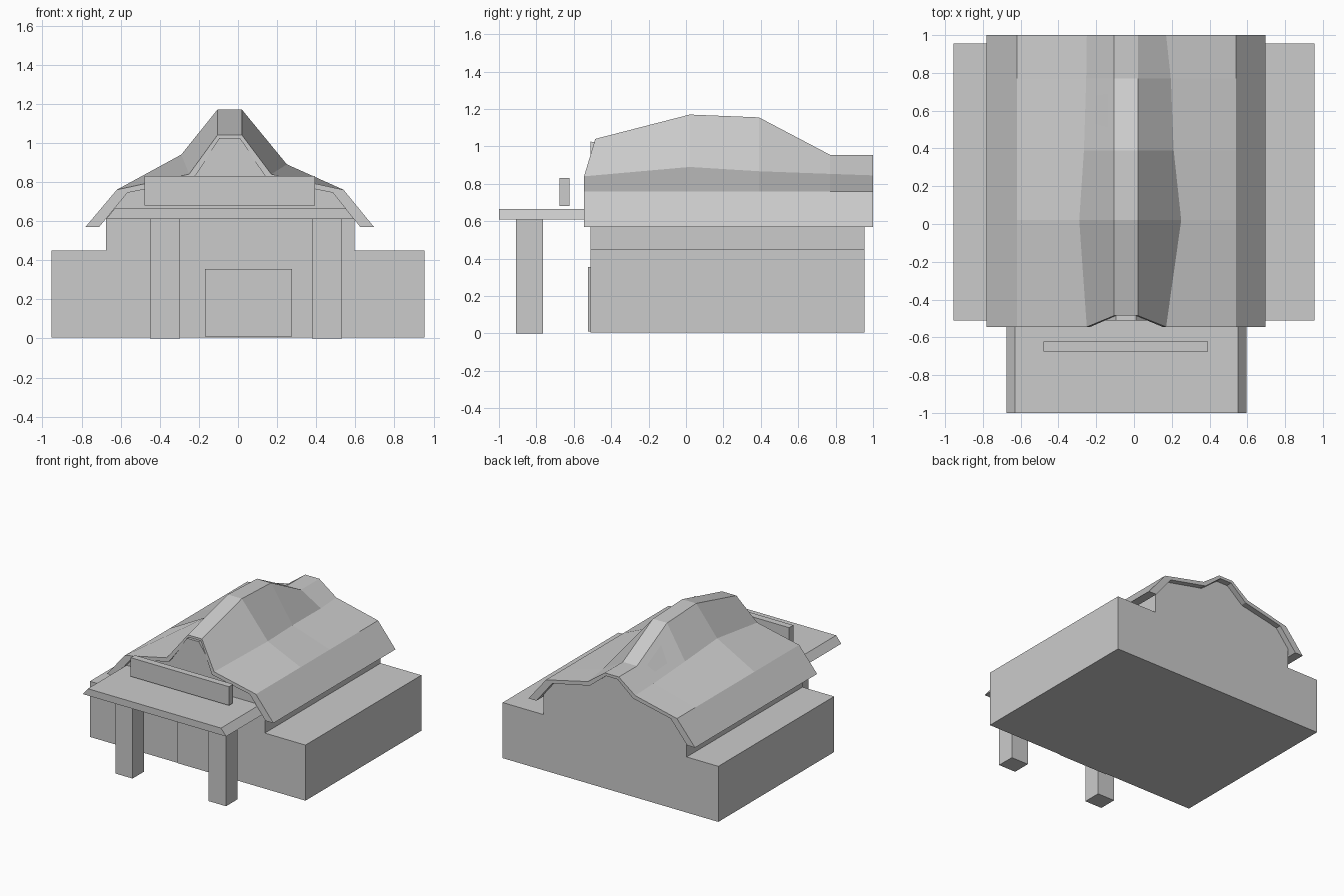
import bpy

if "Cube" in bpy.data.objects:
    bpy.data.objects.remove(bpy.data.objects["Cube"])


def make(name, verts, faces):
    mesh = bpy.data.meshes.new(name)
    mesh.from_pydata(verts, [], faces)
    mesh.validate()
    obj = bpy.data.objects.new(name, mesh)
    bpy.context.collection.objects.link(obj)
    return obj


def loft(name, rings):
    """Skin a list of closed rings and cap both ends (rings run towards +y)."""
    n = len(rings[0])
    verts = [p for r in rings for p in r]
    faces = []
    for s in range(len(rings) - 1):
        for i in range(n):
            j = (i + 1) % n
            faces.append((s * n + i, s * n + j, (s + 1) * n + j, (s + 1) * n + i))
    faces.append(tuple(reversed(range(n))))
    faces.append(tuple((len(rings) - 1) * n + i for i in range(n)))
    return make(name, verts, faces)


def prism(name, profile, y0, y1):
    return loft(name, [[(x, y, z) for x, z in profile] for y in (y0, y1)])


def box(name, x0, x1, y0, y1, z0, z1):
    return prism(name, [(x0, z0), (x0, z1), (x1, z1), (x1, z0)], y0, y1)


RL, RR = -0.105, 0.02  # ridge edges


# Hall: wide lower block stepping in to gabled walls under the roof
def hall_ring(y, ridge):
    profile = [(-0.955, 0.005), (-0.955, 0.45), (-0.675, 0.45), (-0.675, 0.615),
               (-0.565, 0.748), (-0.235, 0.815), (RL + 0.01, ridge),
               (RR - 0.01, ridge), (0.155, 0.815), (0.485, 0.748),
               (0.595, 0.615), (0.595, 0.45), (0.955, 0.45), (0.955, 0.005)]
    return [(x, y, z) for x, z in profile]


loft("hall", [hall_ring(-0.51, 1.025), hall_ring(0.955, 0.93)])

# Roof: folded shell whose ridge swells in the middle
# y, ridge y, ridge z, left valley x z, right valley x z
stations = [(-0.545, -0.485, 1.04, -0.25, 0.84, 0.17, 0.84),
            (0.02, 0.02, 1.17, -0.29, 0.94, 0.25, 0.89),
            (0.39, 0.39, 1.155, -0.265, 0.89, 0.21, 0.867),
            (0.77, 0.77, 0.955, -0.253, 0.855, 0.195, 0.853),
            (1.0, 1.0, 0.955, -0.25, 0.845, 0.17, 0.845)]
rings = []
for y, ry, rz, lx, lz, rx, rzv in stations:
    top = [(-0.78, y, 0.57), (-0.62, y, 0.76), (lx, y, lz), (RL, ry, rz),
           (RR, ry, rz), (rx, y, rzv), (0.54, y, 0.76), (0.695, y, 0.57)]
    under = [(0.625, y, 0.57), (0.485, y, 0.745), (rx - 0.018, y, rzv - 0.028),
             (RR - 0.012, ry, rz - 0.022), (RL + 0.012, ry, rz - 0.022),
             (lx + 0.018, y, lz - 0.028), (-0.565, y, 0.745), (-0.71, y, 0.57)]
    rings.append(top + under)
loft("roof", rings)

# Porch canopy with bevelled sides
prism("porch_canopy", [(-0.675, 0.61), (-0.63, 0.665), (0.55, 0.665), (0.595, 0.61)],
      -1.0, -0.51)

# Porch posts
for side, x0, x1 in (("left", -0.45, -0.297), ("right", 0.378, 0.531)):
    box("porch_post_" + side, x0, x1, -0.91, -0.765, 0.0, 0.61)

# Sign board above the canopy, and the door
box("sign_board", -0.478, 0.393, -0.675, -0.622, 0.68, 0.83)
box("door", -0.168, 0.277, -0.523, -0.5, 0.01, 0.355)
